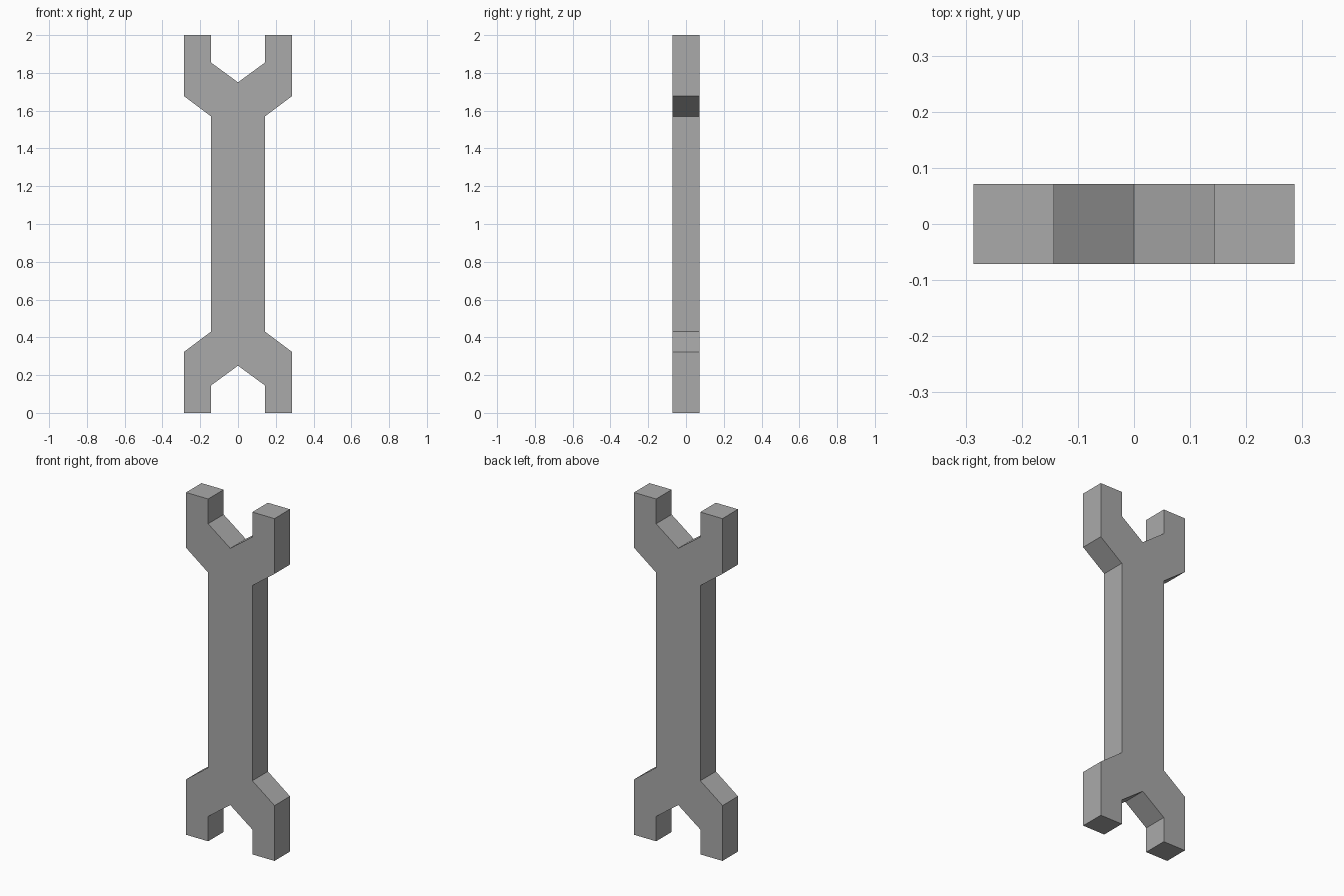
import bpy, bmesh

if "Cube" in bpy.data.objects:
    bpy.data.objects.remove(bpy.data.objects["Cube"])

HALF_DEPTH = 0.0715
HEIGHT = 2.0

# One quarter of the outline, from the shaft down round the jaw to its notch
quarter = [(0.143, 0.43), (0.286, 0.323), (0.286, 0.0), (0.143, 0.0),
           (0.143, 0.145), (0.0, 0.25)]

# Mirror left-right, then top-bottom, to get the closed outline
bottom = quarter + [(-x, z) for x, z in reversed(quarter[:-1])]
top = [(x, HEIGHT - z) for x, z in reversed(bottom)]
outline = bottom + top

# Extrude the outline through the thickness
bm = bmesh.new()
face = bm.faces.new([bm.verts.new((x, -HALF_DEPTH, z)) for x, z in outline])
ext = bmesh.ops.extrude_face_region(bm, geom=[face], use_keep_orig=True)
moved = [g for g in ext["geom"] if isinstance(g, bmesh.types.BMVert)]
bmesh.ops.translate(bm, verts=moved, vec=(0, 2 * HALF_DEPTH, 0))
bmesh.ops.recalc_face_normals(bm, faces=bm.faces)

mesh = bpy.data.meshes.new("wrench")
bm.to_mesh(mesh)
bm.free()

# Plain grey metal
grey = bpy.data.materials.new("grey metal")
grey.diffuse_color = (0.4, 0.4, 0.4, 1)
grey.use_nodes = True
grey.node_tree.nodes["Principled BSDF"].inputs["Base Color"].default_value = grey.diffuse_color
mesh.materials.append(grey)

wrench = bpy.data.objects.new("wrench", mesh)
bpy.context.collection.objects.link(wrench)
